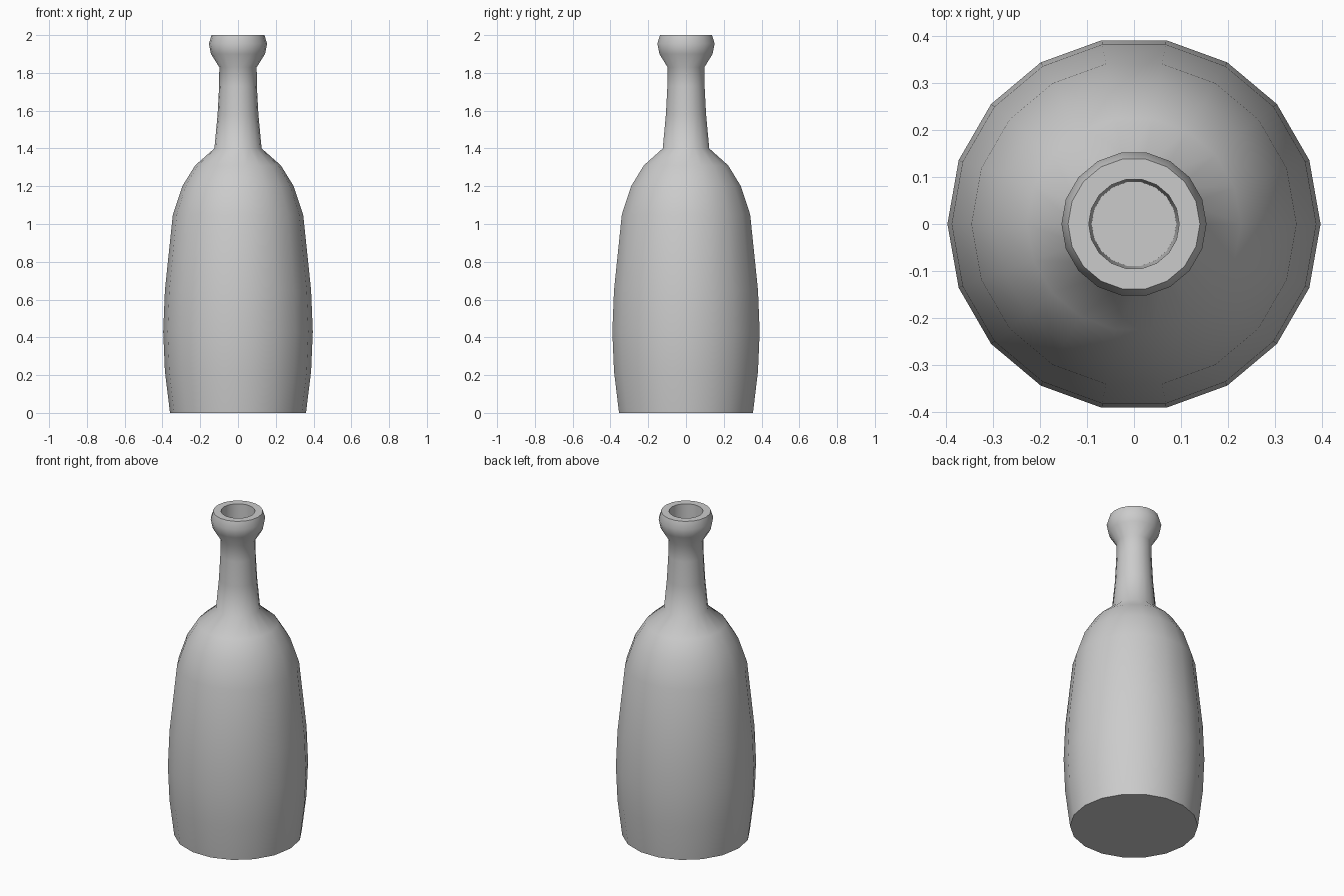
import bpy, bmesh, math

cube = bpy.data.objects.get("Cube")
if cube:
    bpy.data.objects.remove(cube, do_unlink=True)

SIDES = 18

# Grey material
grey = bpy.data.materials.new("light grey")
grey.use_nodes = True
colour = (0.6, 0.6, 0.6, 1)
grey.diffuse_color = colour
grey.node_tree.nodes["Principled BSDF"].inputs["Base Color"].default_value = colour

# Profile (radius, height): body, shoulder, neck, lip, then down inside the mouth
profile = [
    (0.36, 0), (0.387, 0.22), (0.396, 0.43), (0.387, 0.65), (0.345, 1.05),
    (0.295, 1.2), (0.227, 1.31), (0.125, 1.4),
    (0.108, 1.58), (0.1, 1.73), (0.099, 1.83),
    (0.143, 1.9), (0.154, 1.955), (0.14, 2.0),
    (0.096, 2.0), (0.09, 1.42),
]


def lathe(name, points):
    bm = bmesh.new()
    rings = []
    for r, z in points:
        angles = [math.tau * i / SIDES for i in range(SIDES)]
        rings.append([bm.verts.new((r * math.cos(a), r * math.sin(a), z)) for a in angles])
    for low, high in zip(rings, rings[1:]):
        for i in range(SIDES):
            j = (i + 1) % SIDES
            bm.faces.new((low[i], low[j], high[j], high[i]))
    # Base and floor of the mouth
    bm.faces.new(rings[0][::-1])
    bm.faces.new(rings[-1])
    mesh = bpy.data.meshes.new(name)
    bm.to_mesh(mesh)
    bm.free()
    mesh.materials.append(grey)
    obj = bpy.data.objects.new(name, mesh)
    bpy.context.collection.objects.link(obj)
    return obj


bottle = lathe("bottle", profile)
bpy.ops.object.select_all(action="DESELECT")
bottle.select_set(True)
bpy.context.view_layer.objects.active = bottle
bpy.ops.object.shade_smooth_by_angle(angle=math.radians(50))
